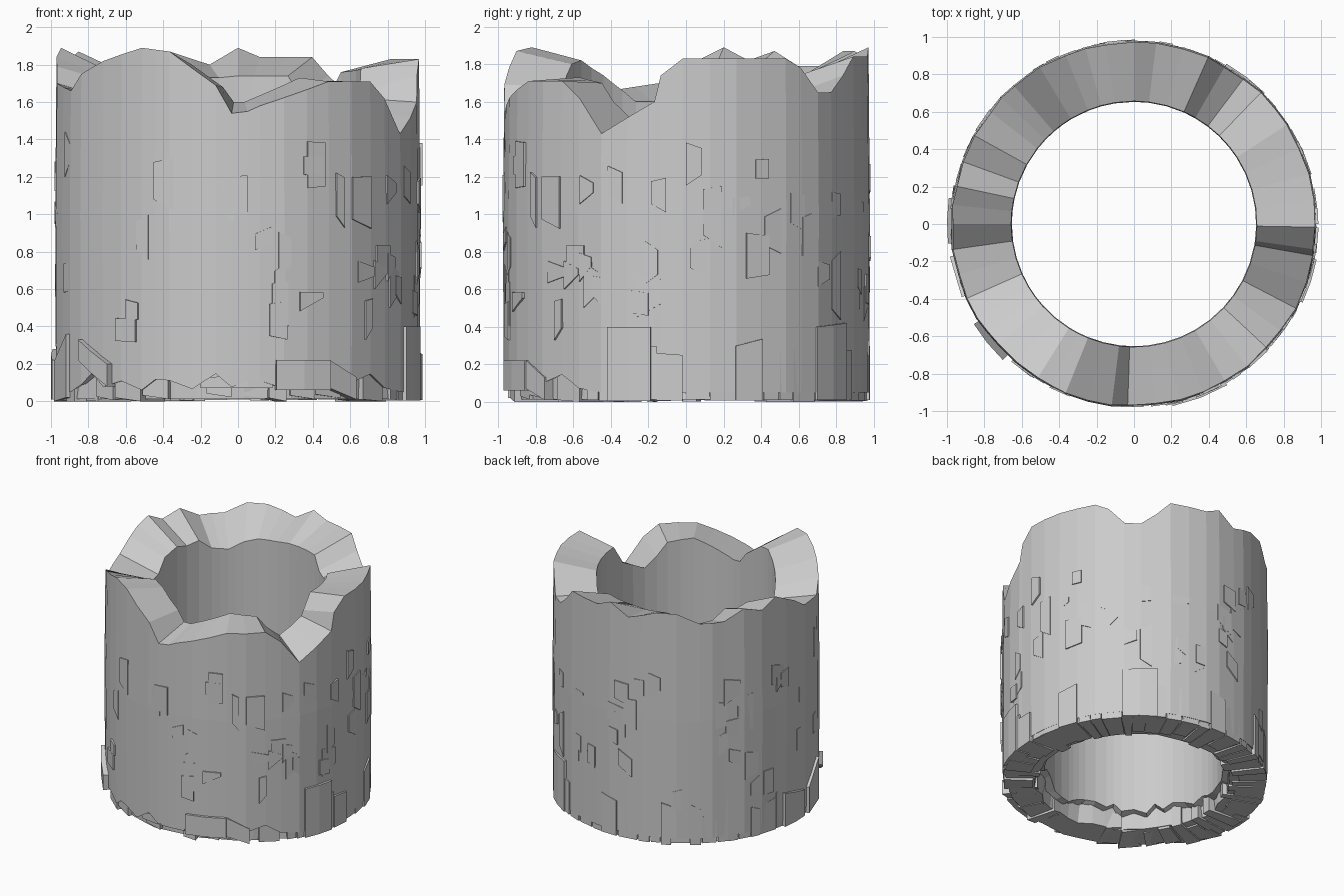
import bpy, bmesh, math, random

if "Cube" in bpy.data.objects:
    bpy.data.objects.remove(bpy.data.objects["Cube"])
random.seed(7)

# ragged rim: (angle in degrees, outer height, inner height)
RIM = [(-92, 1.54, 1.60), (-87, 1.55, 1.60), (-83, 1.58, 1.62), (-60, 1.71, 1.73),
       (-43, 1.71, 1.70), (-36, 1.62, 1.60), (-27.5, 1.43, 1.52), (-10, 1.60, 1.62),
       (-8, 1.74, 1.66), (-1, 1.83, 1.78), (33, 1.83, 1.76), (39, 1.78, 1.68),
       (46, 1.65, 1.64), (53, 1.65, 1.62), (60, 1.74, 1.64), (66, 1.84, 1.74),
       (83, 1.84, 1.74), (90, 1.89, 1.74), (99, 1.80, 1.73), (112, 1.87, 1.73),
       (121, 1.87, 1.70), (131, 1.79, 1.64), (142, 1.79, 1.66), (151, 1.87, 1.74),
       (160, 1.82, 1.72), (168, 1.89, 1.74), (180, 1.79, 1.70), (188, 1.70, 1.60),
       (204, 1.66, 1.60), (211, 1.75, 1.66), (222, 1.82, 1.74), (238, 1.89, 1.82),
       (248, 1.87, 1.80), (263, 1.69, 1.68), (268, 1.54, 1.60)]


def pt(a, r, z):
    a = math.radians(a)
    return (r * math.cos(a), r * math.sin(a), z)


def finish(bm, name):
    bmesh.ops.recalc_face_normals(bm, faces=bm.faces[:])
    me = bpy.data.meshes.new(name)
    bm.to_mesh(me)
    bm.free()
    ob = bpy.data.objects.new(name, me)
    bpy.context.collection.objects.link(ob)
    return ob


def ring(name, sections):
    """Closed ring; each section is (angle, [(radius, z), ...])."""
    bm = bmesh.new()
    cols = [[bm.verts.new(pt(a, r, z)) for r, z in prof] for a, prof in sections]
    n = len(cols[0])
    for i, c in enumerate(cols):
        d = cols[(i + 1) % len(cols)]
        for j in range(n):
            k = (j + 1) % n
            bm.faces.new((c[j], d[j], d[k], c[k]))
    return finish(bm, name)


def block(bm, a0, a1, r0, r1, zb, zt):
    """Wedge stone; zb and zt are heights at the left and right ends."""
    steps = max(1, round((a1 - a0) / 9))
    prev = None
    for i in range(steps + 1):
        t = i / steps
        a = a0 + (a1 - a0) * t
        b, h = zb[0] + (zb[1] - zb[0]) * t, zt[0] + (zt[1] - zt[0]) * t
        q = [bm.verts.new(pt(a, r, z)) for r, z in ((r0, b), (r1, b), (r1, h), (r0, h))]
        if prev:
            for j in range(4):
                bm.faces.new((prev[j], q[j], q[(j + 1) % 4], prev[(j + 1) % 4]))
        else:
            bm.faces.new(q)
        prev = q
    bm.faces.new(prev)


def front(a):
    return -152 < ((a + 180) % 360) - 180 < -35


# main wall, with steps of at most nine degrees
sections = []
for (a0, o0, i0), (a1, o1, i1) in zip(RIM[:-1], RIM[1:]):
    n = max(1, math.ceil((a1 - a0) / 9))
    for k in range(n):
        t = k / n
        a = a0 + (a1 - a0) * t
        ro = random.uniform(0.968, 0.982)
        zb = random.uniform(0.06, 0.16) if front(a) else 0.05
        zi = random.uniform(0.1, 0.2)
        sections.append((a, [(0.655, zi), (ro, zb), (ro + 0.004, 1.0),
                             (ro - 0.003, o0 + (o1 - o0) * t),
                             (0.657, i0 + (i1 - i0) * t), (0.653, 1.0)]))
ring("tower_wall", sections)

# recessed footing below the wall
ring("footing", [(a, [(random.uniform(0.69, 0.74), 0.02),
                      (random.uniform(0.90, 0.93) if front(a) else 0.965, 0.012),
                      (0.93, 0.25), (0.70, 0.25)]) for a in range(0, 360, 8)])

# broken stones around the foot
bm = bmesh.new()
a = -33
while a < 205:
    w = random.uniform(4, 9)
    h = random.uniform(0.22, 0.34)
    block(bm, a, a + w, random.uniform(0.67, 0.78), random.uniform(0.965, 0.988),
          (random.uniform(0, 0.015),) * 2, (h, h + random.uniform(-0.05, 0.05)))
    a += w + random.uniform(0, 1)
a = 208
while a < 322:
    w = random.uniform(5, 11)
    z = random.uniform(0.0, 0.05)
    block(bm, a, a + w, random.uniform(0.70, 0.76), random.uniform(0.90, 0.96),
          (z, max(0, z - 0.02)), (0.15, 0.15))
    a += w + random.uniform(0, 3)
finish(bm, "foot_stones")

# larger slabs standing proud of the foot
bm = bmesh.new()
for a0, a1, r1, zb, zt in [(-25, -11, 0.995, (0.005, 0.005), (0.4, 0.4)),
                           (-78, -60, 0.995, (0.06, 0.06), (0.22, 0.22)),
                           (-60, -50, 0.985, (0.07, 0.01), (0.22, 0.13)),
                           (-102, -79, 0.965, (0.07, 0.07), (0.12, 0.17)),
                           (-148, -134, 1.01, (0.22, 0.08), (0.33, 0.20)),
                           (-170, -157, 1.0, (0.0, 0.02), (0.21, 0.36)),
                           (45, 60, 0.99, (0.01, 0.01), (0.4, 0.42)),
                           (172, 186, 1.0, (0.01, 0.01), (0.28, 0.22))]:
    block(bm, a0, a1, 0.88, r1, zb, zt)
finish(bm, "foot_slabs")


# thin cracked plates on the wall faces
def plates(name, count, r, depth, zmax):
    bm = bmesh.new()
    for _ in range(count):
        a, w = random.uniform(0, 360), random.uniform(3, 8)
        z, h = random.uniform(0.3, zmax), random.uniform(0.08, 0.26)
        tilt = random.uniform(-0.08, 0.08)
        r1 = r + depth * random.uniform(0.3, 1)
        block(bm, a, a + w, r - depth * 4, r1, (z, z + tilt),
              (z + h, z + h + tilt * random.uniform(-1, 1)))
    finish(bm, name)


plates("outer_plates", 75, 0.975, 0.011, 1.22)
plates("inner_plates", 30, 0.672, -0.018, 1.2)
